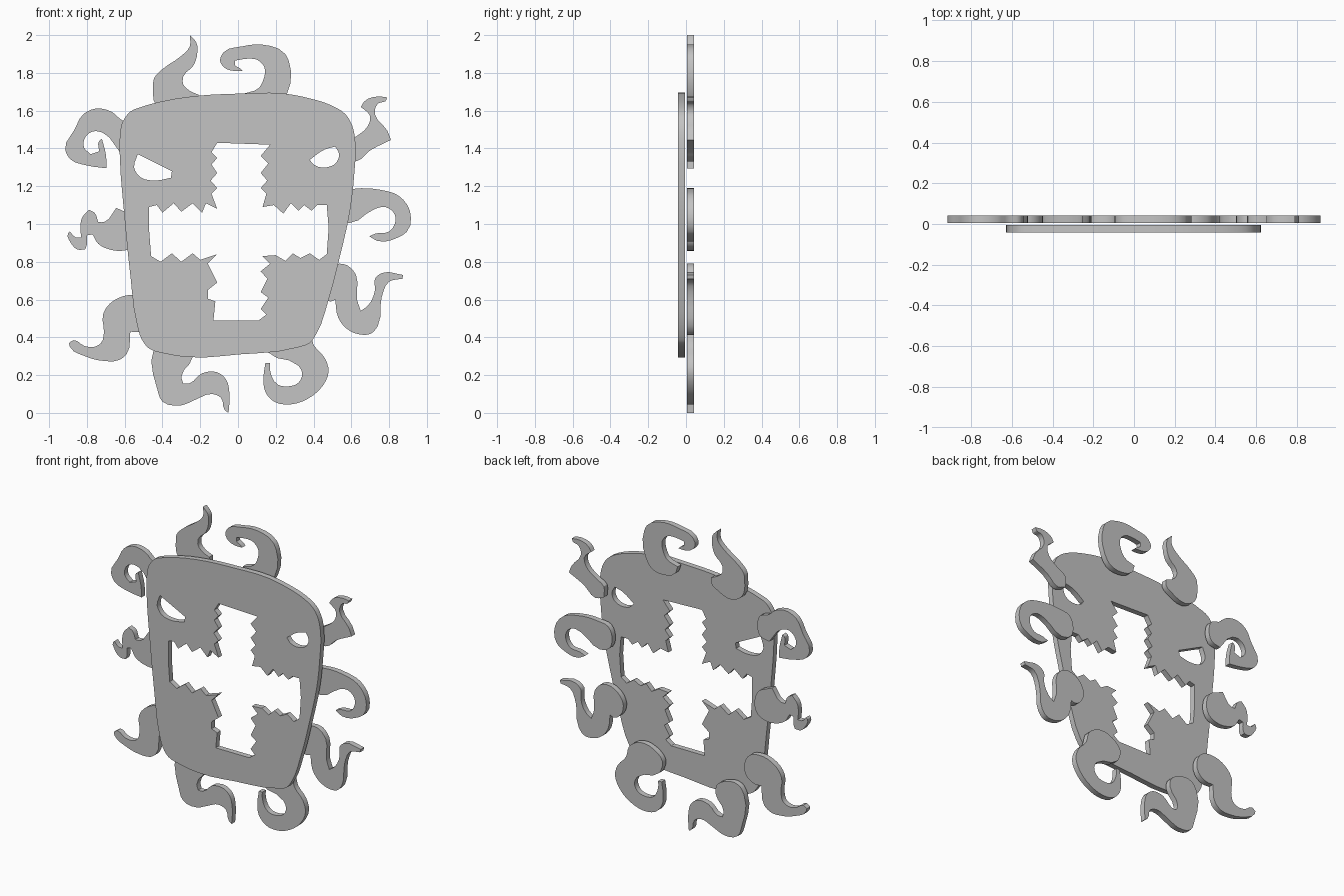
import bpy, math
from mathutils import Vector

THICK = 0.036          # thickness of every cut sheet
gray = bpy.data.materials.new("gray")
gray.diffuse_color = (0.55, 0.55, 0.55, 1)


def rounded(pts, steps=3, corner=62):
    """Smooth a closed outline, keeping turns sharper than `corner` degrees."""
    P = [Vector(p) for p in pts]
    n = len(P)
    out = []

    def tangent(i, seg):
        a, b = (P[i] - P[i - 1]), (P[(i + 1) % n] - P[i])
        if a.angle(b) > math.radians(corner):
            return seg.normalized()
        return (a.normalized() * b.length + b.normalized() * a.length).normalized()

    for i in range(n):
        j = (i + 1) % n
        seg = P[j] - P[i]
        t0, t1 = tangent(i, seg) * seg.length, tangent(j, seg) * seg.length
        for k in range(steps):
            t = k / steps
            out.append(P[i] * (2*t**3 - 3*t*t + 1) + t0 * (t**3 - 2*t*t + t)
                       + P[j] * (3*t*t - 2*t**3) + t1 * (t**3 - t*t))
    return out


def sheet(name, y, *loops):
    """Cut a flat sheet from an outline plus optional holes (hundredths, x/z)."""
    cu = bpy.data.curves.new(name, 'CURVE')
    cu.dimensions, cu.fill_mode, cu.extrude = '2D', 'BOTH', THICK / 2
    for pts in loops:
        sp = cu.splines.new('POLY')
        sp.points.add(len(pts) - 1)
        for p, (x, z) in zip(sp.points, pts):
            p.co = (x / 100, z / 100, 0, 1)
        sp.use_cyclic_u = True
    cu.materials.append(gray)
    ob = bpy.data.objects.new(name, cu)
    bpy.context.collection.objects.link(ob)
    ob.location.y = y
    ob.rotation_euler.x = math.pi / 2
    bpy.ops.object.select_all(action='DESELECT')
    ob.select_set(True)
    bpy.context.view_layer.objects.active = ob
    bpy.ops.object.convert(target='MESH')
    bpy.ops.object.shade_smooth_by_angle(angle=math.radians(30))
    return ob


# Face plate outline
face = [(-61.5, 153), (-60, 156), (-57, 159.5), (-51, 162), (-40, 165), (-20, 168),
        (0, 169), (25, 169), (38, 166.5), (49, 163), (57, 158), (60.5, 152),
        (62, 145), (61.5, 126), (59.5, 108), (54, 83), (48, 60), (41, 41), (38, 37),
        (31, 34.5), (1, 31), (-26, 29.5), (-39, 31.5), (-47, 34), (-51, 39),
        (-53.5, 47), (-57, 73), (-60.5, 108), (-62.5, 134), (-62.5, 147)]

# Cross-shaped mouth, one toothed corner at a time
upper_right = [(17, 142), (12, 136), (16, 132), (12, 127), (15.5, 123), (12, 119),
               (15, 116), (13, 109), (19, 110), (24, 105.5), (28, 111), (32, 107),
               (35, 110), (39, 107), (42, 110), (47, 110), (48, 98)]
lower_right = [(47, 84), (43, 81), (38, 84.5), (33, 82), (29, 84.5),
               (25, 80.5), (20, 83.5), (13, 83), (17, 79), (12, 75), (15.5, 71),
               (12, 64), (16, 61), (12, 55), (15, 52), (11, 49)]
lower_left = [(-13, 49), (-12, 59), (-16, 60.5), (-16, 65), (-11, 69), (-16, 79),
              (-11, 84), (-20, 81), (-24, 84.5), (-30, 80), (-35, 84.5),
              (-41, 80), (-46, 83)]
upper_left = [(-47, 96), (-47, 109), (-43, 110), (-40, 106), (-34, 111), (-30, 106.5),
              (-24, 111), (-19, 106), (-17, 111), (-11, 108), (-14, 116),
              (-11, 119), (-14.5, 123), (-11, 127), (-14, 131.5), (-11, 135),
              (-14, 138), (-11, 143)]
mouth = upper_right + lower_right + lower_left + upper_left

# Eye openings
left_eye = [(-53, 137), (-35, 128), (-35.5, 124.5), (-44, 123), (-52, 125), (-55, 130)]
right_eye = [(38, 134), (46, 139.5), (51.5, 141), (53.5, 137), (52, 132.5),
             (47, 130), (40, 131.5)]

sheet("face_plate", -0.024, rounded(face), mouth, rounded(left_eye), rounded(right_eye))

# Curling strands behind the plate, each with a rounded hidden root
strands = {}
strands["strand_top_left"] = [
    (-45, 173), (-44.5, 177), (-40, 182), (-30, 189), (-25.5, 194), (-25.5, 200),
    (-22, 196), (-21.5, 191), (-23.5, 184), (-29, 178), (-29, 174), (-25.5, 170.5),
    (-21, 168.5), (-21, 165), (-26, 161), (-36, 158), (-43, 162)]
strands["strand_top_right"] = [
    (26, 169), (27, 186), (25, 190), (12.5, 195), (2, 194), (-7.5, 191),
    (-9.5, 186.5), (-7.5, 183), (-2, 181), (2.5, 181), (1, 182.5), (-1.5, 184),
    (-1.5, 186.5), (5, 187.5), (10, 187), (14, 183), (13.5, 176.5), (11, 172),
    (3, 169), (5, 164), (13, 161), (22, 163)]
strands["strand_upper_right"] = [
    (62, 146), (68.5, 151.5), (70, 157), (65, 162), (67, 165), (74, 167.5), (79, 167),
    (78, 165), (74.5, 164), (72.5, 160.5), (72.5, 158), (79, 149.5), (81, 144.5),
    (70, 139), (62, 133), (56, 135), (56, 142)]
strands["strand_middle_right"] = [
    (60, 118.5), (76, 118), (85, 115), (91, 107), (89.5, 96), (85, 93), (74, 91),
    (69.5, 93.5), (73, 95), (80, 96), (83, 100), (83, 105), (78, 109), (72.5, 108),
    (59, 100.5), (52, 103), (50, 110), (53, 117)]
strands["strand_lower_right"] = [
    (54, 79), (58, 78), (62.5, 73), (63, 60), (65, 54), (69, 57), (72.5, 65),
    (72.5, 71), (76, 74), (87.5, 73), (87, 71), (80, 69.5), (76, 61), (74, 46),
    (70.5, 42), (64.5, 41.5), (57, 45), (53, 50.5), (51.5, 60), (49, 59),
    (44, 62), (42, 69), (46, 76)]
strands["strand_bottom_right"] = [
    (40, 36), (46, 29), (48, 22), (45, 14.5), (37, 7.5), (28, 4.5), (19, 6),
    (14.5, 11), (13.5, 19), (14.5, 26.5), (17, 26.5), (17, 22.5), (21, 15),
    (26, 14), (32, 16), (34, 21), (32, 25), (16, 32), (14, 40), (20, 46),
    (30, 48), (38, 43)]
strands["strand_bottom_left"] = [
    (-44.5, 34), (-43, 13.5), (-40, 6), (-30, 4), (-22.5, 7), (-13.5, 10), (-9, 8),
    (-7, 1.5), (-5, 0), (-4.5, 10), (-6.5, 18), (-11, 21.5), (-19, 21),
    (-26, 15.5), (-29, 15.5), (-30, 19), (-24, 29.5), (-25, 35), (-31, 39), (-41, 39)]
strands["strand_lower_left"] = [
    (-56, 62.5), (-64, 60.5), (-69.5, 56), (-71.5, 52), (-71, 42.5), (-72.5, 37),
    (-76, 35), (-81.5, 35.5), (-87, 38.5), (-89.5, 37), (-89, 35), (-81, 30),
    (-71, 27.5), (-63, 28), (-59, 31), (-57, 43), (-52, 43), (-46, 47), (-45, 55),
    (-49, 61)]
strands["strand_middle_left"] = [
    (-61, 107), (-64.5, 108.5), (-71, 101), (-74, 101), (-76, 106), (-79, 107.5),
    (-82.5, 103.5), (-83.5, 98), (-83, 93), (-86, 93), (-89, 96), (-90, 95),
    (-88.5, 90), (-85, 86.5), (-81, 86.5), (-80, 89), (-80, 94), (-77, 94.5),
    (-74, 89.5), (-68, 86.5), (-60, 86), (-54, 89), (-52, 96), (-55, 104)]
strands["strand_upper_left"] = [
    (-61.5, 155), (-67, 159.5), (-76, 161), (-82, 158), (-86.5, 150), (-91.5, 139.5),
    (-89, 134.5), (-80, 131), (-69.5, 129.5), (-70, 137), (-72, 145), (-73.5, 144),
    (-73.5, 138.5), (-78, 137), (-81.5, 140.5), (-81.5, 144.5), (-77, 149),
    (-72, 148.5), (-62.5, 138), (-56, 140), (-54, 147), (-56, 153)]

for name, outline in strands.items():
    sheet(name, 0.024, rounded(outline))
